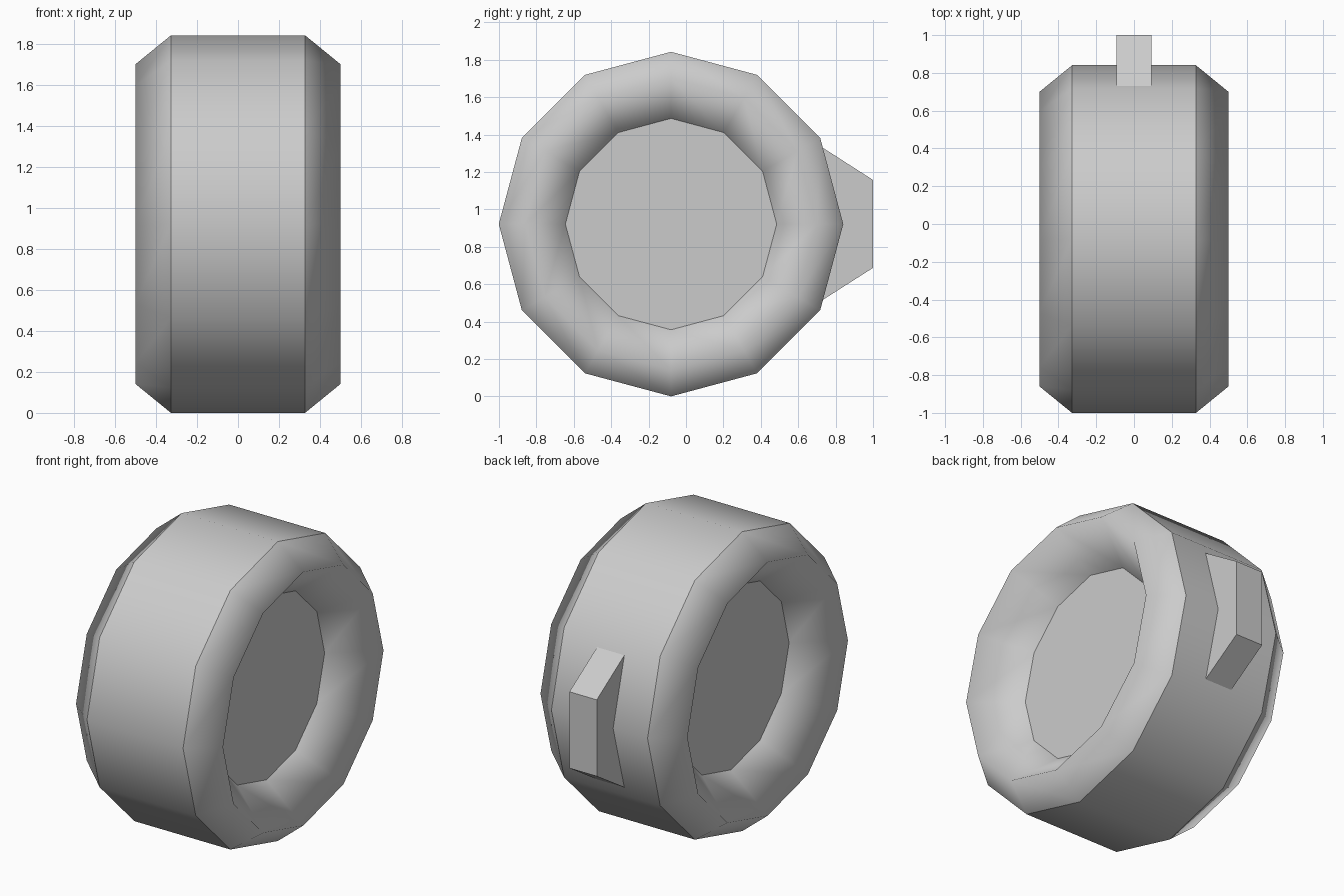
import bpy, bmesh
from math import sin, cos, pi

if "Cube" in bpy.data.objects:
    bpy.data.objects.remove(bpy.data.objects["Cube"])

SIDES = 12
CY, CZ = -0.08, 0.921
# half profile (x, radius): tread edge, shoulder, inner lip
TREAD, SHOULDER, LIP = (0.327, 0.921), (0.5, 0.78), (0.25, 0.565)


def finish(bm, name):
    bmesh.ops.recalc_face_normals(bm, faces=bm.faces[:])
    me = bpy.data.meshes.new(name)
    bm.to_mesh(me)
    bm.free()
    ob = bpy.data.objects.new(name, me)
    bpy.context.collection.objects.link(ob)
    return ob


def ring(bm, x, r):
    return [bm.verts.new((x, CY + r * sin(2 * pi * i / SIDES), CZ + r * cos(2 * pi * i / SIDES)))
            for i in range(SIDES)]


# Tyre: lathed band, smooth with hard tread edges, closed by a recessed disc per side
bm = bmesh.new()
mirrored = [(-x, r) for x, r in (LIP, SHOULDER, TREAD)]
rings = [ring(bm, x, r) for x, r in mirrored + [TREAD, SHOULDER, LIP]]
for a, b in zip(rings, rings[1:]):
    for i in range(SIDES):
        j = (i + 1) % SIDES
        bm.faces.new((a[i], a[j], b[j], b[i])).smooth = True
for k in (0, 5):
    bm.faces.new(rings[k])
for k in (0, 2, 3, 5):
    for i in range(SIDES):
        bm.edges.get((rings[k][i], rings[k][(i + 1) % SIDES])).smooth = False
finish(bm, "tyre")

# Mounting block: tapered wedge standing on the rear of the tread
bm = bmesh.new()
outline = [(0.73, 0.515), (1.0, 0.687), (1.0, 1.157), (0.73, 1.33)]
face = bm.faces.new([bm.verts.new((-0.093, y, z)) for y, z in outline])
ext = bmesh.ops.extrude_face_region(bm, geom=[face])
bmesh.ops.translate(bm, vec=(0.186, 0, 0),
                    verts=[g for g in ext["geom"] if isinstance(g, bmesh.types.BMVert)])
finish(bm, "mounting_block")
